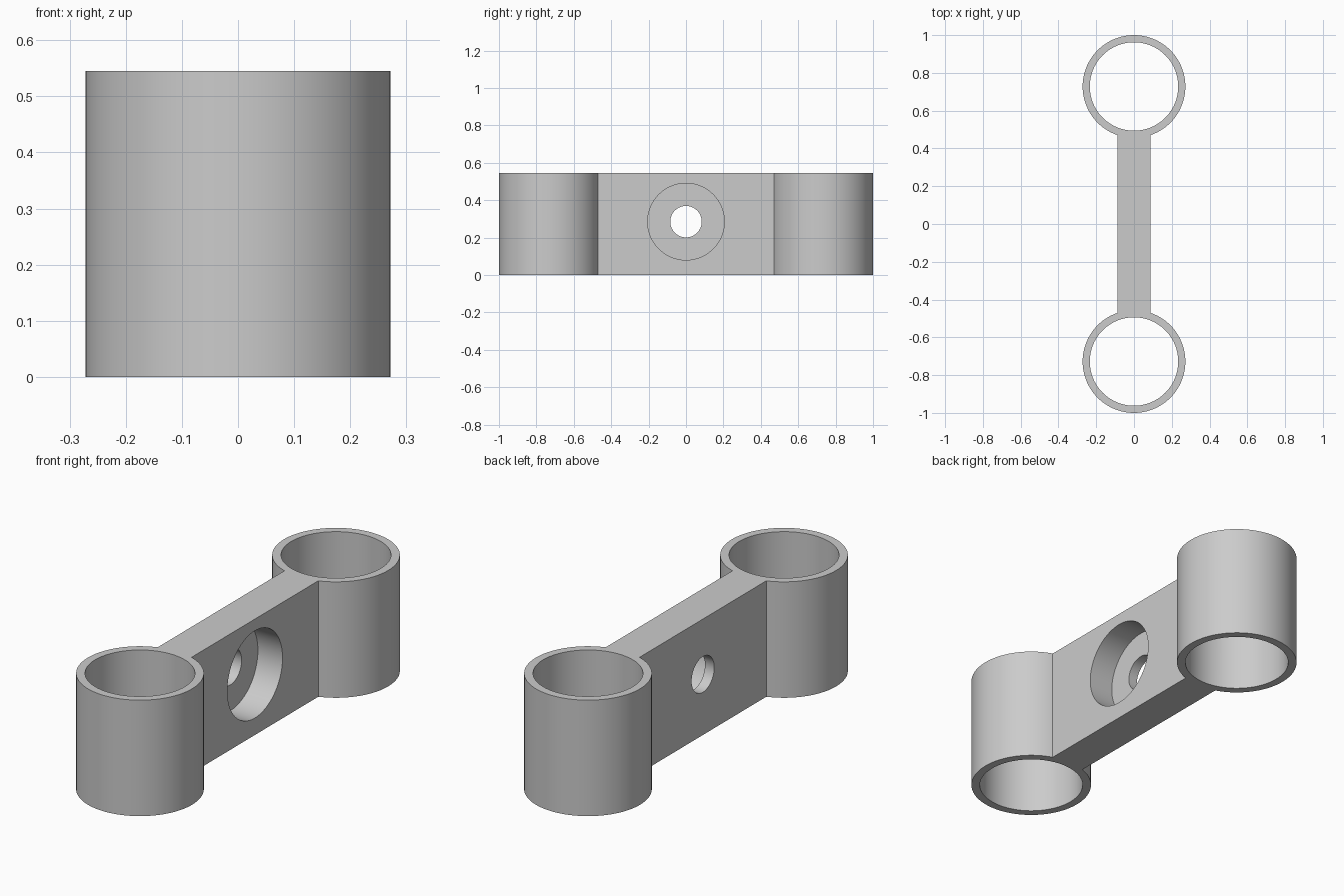
import bpy
from math import radians

cube = bpy.data.objects.get("Cube")
if cube:
    bpy.data.objects.remove(cube, do_unlink=True)

HEIGHT = 0.545
RING_Y, RING_R, BORE_R = 0.728, 0.272, 0.234
WEB_T = 0.176
HOLE_Z, HOLE_R = 0.285, 0.084
RECESS_R, RECESS_DEPTH = 0.205, 0.128

grey = bpy.data.materials.new("light_grey")
grey.use_nodes = True
colour = (0.6, 0.6, 0.6, 1)
grey.diffuse_color = colour
grey.node_tree.nodes["Principled BSDF"].inputs["Base Color"].default_value = colour


def cylinder(name, radius, depth, location, along_x=False):
    rotation = (0, radians(90), 0) if along_x else (0, 0, 0)
    bpy.ops.mesh.primitive_cylinder_add(vertices=96, radius=radius, depth=depth,
                                        location=location, rotation=rotation)
    bpy.context.object.name = name
    return bpy.context.object


def combine(body, tool, operation):
    """Apply a boolean to the body and remove the used-up tool."""
    tool.hide_render = True
    mod = body.modifiers.new(tool.name, "BOOLEAN")
    mod.operation, mod.solver, mod.object = operation, "EXACT", tool
    bpy.context.view_layer.objects.active = body
    bpy.ops.object.modifier_apply(modifier=mod.name)
    bpy.data.objects.remove(tool, do_unlink=True)


# Flat web joining the two ring centres
bpy.ops.mesh.primitive_cube_add(size=1, location=(0, 0, HEIGHT / 2))
bracket = bpy.context.object
bracket.name = "double_ring_bracket"
bracket.scale = (WEB_T, 2 * RING_Y, HEIGHT)
bpy.ops.object.transform_apply(location=True, rotation=True, scale=True)

# Ring at each end, then its open bore
for side in (-1, 1):
    centre = (0, side * RING_Y, HEIGHT / 2)
    combine(bracket, cylinder("ring", RING_R, HEIGHT, centre), "UNION")
    combine(bracket, cylinder("bore", BORE_R, HEIGHT * 2, centre), "DIFFERENCE")

# Screw hole through the web, with a wide recess on the left (+x) face
combine(bracket, cylinder("screw_hole", HOLE_R, 1, (0, 0, HOLE_Z), True), "DIFFERENCE")
floor_x = WEB_T / 2 - RECESS_DEPTH
combine(bracket, cylinder("recess", RECESS_R, 0.4, (floor_x + 0.2, 0, HOLE_Z), True),
        "DIFFERENCE")

# Single colour, smooth walls with sharp rims
bracket.data.materials.clear()
bracket.data.materials.append(grey)
bpy.ops.object.select_all(action="DESELECT")
bracket.select_set(True)
bpy.context.view_layer.objects.active = bracket
bpy.ops.object.shade_smooth_by_angle(angle=radians(30))
